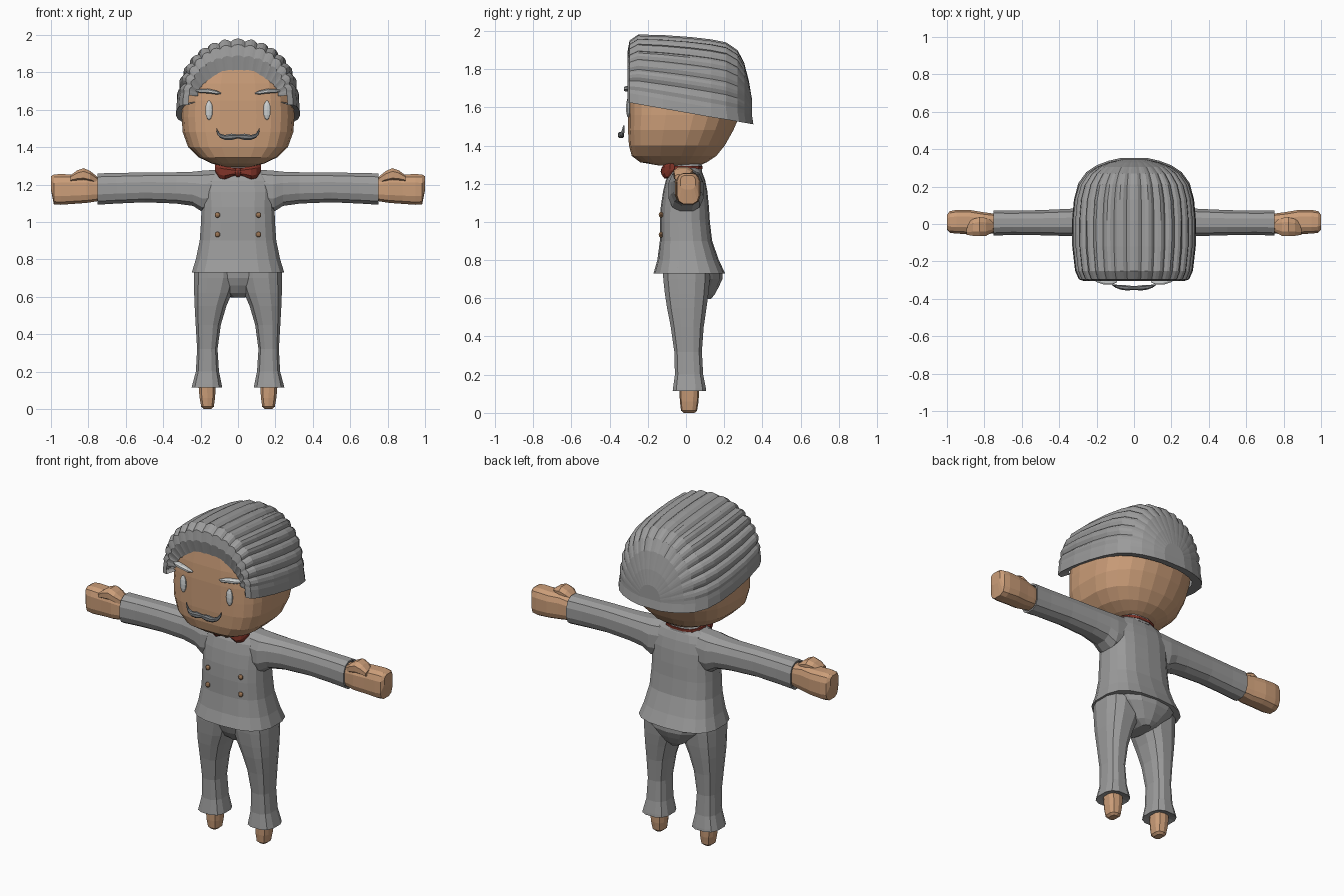
import bpy, bmesh, math
from mathutils import Matrix


def material(name, rgb):
    m = bpy.data.materials.new(name)
    m.diffuse_color = (*rgb, 1)
    return m


SKIN = material("warm skin", (0.60, 0.34, 0.19))
GREY = material("suit grey", (0.33, 0.33, 0.33))
DARK = material("moustache grey", (0.20, 0.21, 0.22))
PALE = material("pale grey", (0.62, 0.64, 0.64))
RED = material("bow red", (0.23, 0.035, 0.022))
BROWN = material("button brown", (0.33, 0.18, 0.09))


def finish(name, bm, mat, mirror=False):
    bmesh.ops.remove_doubles(bm, verts=bm.verts, dist=0.0004)
    bmesh.ops.recalc_face_normals(bm, faces=bm.faces)
    me = bpy.data.meshes.new(name)
    bm.to_mesh(me)
    bm.free()
    me.materials.append(mat)
    ob = bpy.data.objects.new(name, me)
    bpy.context.collection.objects.link(ob)
    if mirror:
        ob.modifiers.new("mirror", 'MIRROR')
    return ob


def spow(v, p):
    return math.copysign(abs(v) ** (2 / p), v)


def bridge(bm, rows, closed):
    n = len(rows[0])
    for r, s in zip(rows, rows[1:]):
        for i in range(n if closed else n - 1):
            j = (i + 1) % n
            bm.faces.new((r[i], r[j], s[j], s[i]))


def loft(name, mat, axis, secs, n=12, p=2.4, pf=None, mirror=False):
    """Stack rounded sections (t, low1, high1, low2, high2) along an axis."""
    bm = bmesh.new()
    rows = []
    for t, a0, a1, b0, b1 in secs:
        row = []
        for i in range(n):
            ang = 2 * math.pi * (i + 0.5) / n
            c, s = math.cos(ang), math.sin(ang)
            q = pf if pf and s < 0 else p
            u = (a0 + a1) / 2 + (a1 - a0) / 2 * spow(c, q)
            v = (b0 + b1) / 2 + (b1 - b0) / 2 * spow(s, q)
            row.append(bm.verts.new((u, v, t) if axis == 'z' else (t, u, v)))
        rows.append(row)
    bridge(bm, rows, True)
    bm.faces.new(rows[0])
    bm.faces.new(rows[-1])
    return finish(name, bm, mat, mirror)


def ball(name, mat, loc, size, mirror=True, seg=10, rings=6):
    bm = bmesh.new()
    m = Matrix.Translation(loc) @ Matrix.Diagonal((*size, 1))
    bmesh.ops.create_uvsphere(bm, u_segments=seg, v_segments=rings, radius=1, matrix=m)
    return finish(name, bm, mat, mirror)


# Head: flat face, rounded back and chin
loft("head", SKIN, 'z', [
    (1.295, -.07, .07, -.14, .07), (1.312, -.14, .14, -.24, .11),
    (1.345, -.21, .21, -.285, .16), (1.40, -.268, .268, -.30, .205),
    (1.48, -.297, .297, -.305, .25), (1.56, -.303, .303, -.305, .285),
    (1.65, -.30, .30, -.305, .31), (1.74, -.285, .285, -.30, .30),
    (1.82, -.25, .25, -.29, .26), (1.90, -.16, .16, -.2, .2)],
    n=24, p=2.3, pf=3.6)


# Hair: swept-back strands that run from the hairline to the nape
def brim(y):
    return 1.675 - 0.115 * (y + 0.3) / 0.65


STRANDS, SUB = 15, 4
PROFILE = [(-.285, .215, .12), (-.306, .262, .215), (-.296, .292, .275), (-.25, .312, .315),
           (-.12, .327, .335), (.02, .328, .35), (.13, .318, .357), (.21, .295, .355),
           (.27, .252, .325), (.305, .20, .265), (.33, .135, .17), (.345, .07, .085)]
bm = bmesh.new()
rows = []
for k, (y, w, h) in enumerate(PROFILE):
    row = []
    for i in range(STRANDS * SUB + 1):
        a = math.pi * i / (STRANDS * SUB)
        f = (i % SUB) / SUB
        groove = 1 - (0.065 if 0 < k < 9 else 0.03) * (1 - math.sin(math.pi * (0.08 + 0.84 * f)))
        if i in (0, STRANDS * SUB):
            groove = 1
        x = w * groove * spow(math.cos(a), 2.2)
        z = brim(y) + h * groove * spow(math.sin(a), 2.2)
        row.append(bm.verts.new((x, y, z)))
    rows.append(row)
bridge(bm, rows, False)
bm.faces.new(rows[-1])
# Hair band: lower edge that flares outward, then tucks into the head
edge = [r[0] for r in rows[1:]] + [r[-1] for r in reversed(rows[1:])]
low, tuck = [], []
for v in edge:
    x, y, z = v.co
    low.append(bm.verts.new((x * 1.01, y + (0.008 if y > 0.2 else 0), z - 0.05)))
    tuck.append(bm.verts.new((x * 0.87, y * 0.86, z - 0.035)))
bridge(bm, [edge, low, tuck], False)
finish("hair", bm, GREY)

# Face details
ball("eye", PALE, (.155, -.302, 1.597), (.021, .012, .052))
loft("eyebrow", PALE, 'x', [
    (.09, -.312, -.300, 1.684, 1.690), (.115, -.325, -.295, 1.681, 1.703),
    (.16, -.325, -.285, 1.687, 1.713), (.20, -.312, -.27, 1.688, 1.712),
    (.225, -.295, -.27, 1.697, 1.706)], n=8, mirror=True)
loft("moustache", DARK, 'x', [
    (.0, -.352, -.332, 1.446, 1.468), (.035, -.357, -.327, 1.437, 1.473),
    (.07, -.352, -.325, 1.438, 1.466), (.095, -.343, -.324, 1.448, 1.473),
    (.108, -.335, -.322, 1.464, 1.490), (.116, -.330, -.322, 1.488, 1.506)],
    n=8, mirror=True)

# Jacket body with flared hem
loft("jacket_body", GREY, 'z', [
    (.73, -.25, .25, -.17, .205), (.80, -.228, .228, -.15, .172),
    (.90, -.207, .207, -.137, .137), (1.0, -.20, .20, -.137, .125),
    (1.08, -.197, .197, -.132, .12), (1.16, -.20, .20, -.12, .112),
    (1.22, -.195, .195, -.105, .10), (1.26, -.165, .165, -.085, .085),
    (1.288, -.10, .10, -.06, .07)], n=18, p=2.7)

# Sleeves, cuffs and fists
loft("sleeve", GREY, 'x', [
    (.08, -.09, .09, 1.06, 1.285), (.19, -.095, .095, 1.05, 1.277),
    (.24, -.082, .09, 1.083, 1.271), (.33, -.067, .084, 1.096, 1.268),
    (.50, -.062, .076, 1.103, 1.267), (.65, -.06, .073, 1.096, 1.264),
    (.75, -.064, .075, 1.09, 1.262), (.75, -.055, .066, 1.10, 1.252),
    (.735, -.05, .06, 1.105, 1.247)], n=12, p=2.5, mirror=True)
loft("hand", SKIN, 'x', [
    (.72, -.045, .05, 1.115, 1.235), (.76, -.052, .058, 1.108, 1.243),
    (.81, -.06, .065, 1.10, 1.255), (.88, -.055, .077, 1.095, 1.255),
    (.95, -.053, .077, 1.09, 1.258), (.985, -.048, .07, 1.093, 1.255),
    (1.0, -.03, .05, 1.17, 1.245)], n=12, p=3.2, mirror=True)
loft("thumb", SKIN, 'x', [
    (.755, -.045, .02, 1.20, 1.245), (.79, -.066, .035, 1.21, 1.274),
    (.825, -.068, .04, 1.215, 1.29), (.86, -.066, .03, 1.215, 1.278),
    (.895, -.06, .005, 1.215, 1.25)], n=8, p=2.6, mirror=True)

# Trousers: seat and two tapered legs with flared hems
loft("trouser_seat", GREY, 'z', [
    (.595, -.035, .035, -.045, .13), (.62, -.085, .085, -.075, .15),
    (.66, -.13, .13, -.10, .172), (.70, -.18, .18, -.115, .19),
    (.75, -.215, .215, -.12, .19)], n=14, mirror=False)
loft("trouser_leg", GREY, 'z', [
    (.125, .112, .22, -.04, .075), (.115, .082, .25, -.072, .108),
    (.13, .085, .246, -.07, .106), (.20, .10, .227, -.06, .092),
    (.32, .108, .22, -.063, .085), (.45, .09, .228, -.082, .095),
    (.55, .06, .234, -.102, .11), (.62, .03, .237, -.113, .12),
    (.70, .005, .238, -.122, .128), (.76, .002, .237, -.125, .13)],
    n=12, p=2.7, mirror=True)
loft("foot", SKIN, 'z', [
    (.0, .142, .184, -.012, .045), (.012, .128, .198, -.026, .058),
    (.06, .121, .207, -.032, .066), (.15, .116, .215, -.036, .07)],
    n=10, p=2.7, mirror=True)

# Neck, collar and bow tie
loft("neck", SKIN, 'z', [(1.26, -.06, .06, -.05, .06), (1.34, -.06, .06, -.05, .06)])
loft("collar", GREY, 'z', [
    (1.265, -.115, .115, -.068, .085), (1.295, -.10, .10, -.065, .085),
    (1.315, -.075, .075, -.045, .08)], n=12)
loft("neck_band", RED, 'z', [
    (1.277, -.117, .117, -.09, .088), (1.292, -.113, .113, -.088, .09)], n=12)
loft("bow_tie", RED, 'x', [
    (.0, -.125, -.075, 1.248, 1.282), (.025, -.125, -.075, 1.245, 1.29),
    (.07, -.13, -.07, 1.225, 1.305), (.10, -.115, -.06, 1.232, 1.31),
    (.122, -.085, -.06, 1.268, 1.308)], n=8, mirror=True)
ball("bow_knot", RED, (0, -.105, 1.265), (.022, .028, .026), mirror=False)

# Double row of buttons
for label, z in (("upper", 1.037), ("lower", .933)):
    ball(label + "_button", BROWN, (.11, -.131, z), (.015, .012, .015))
